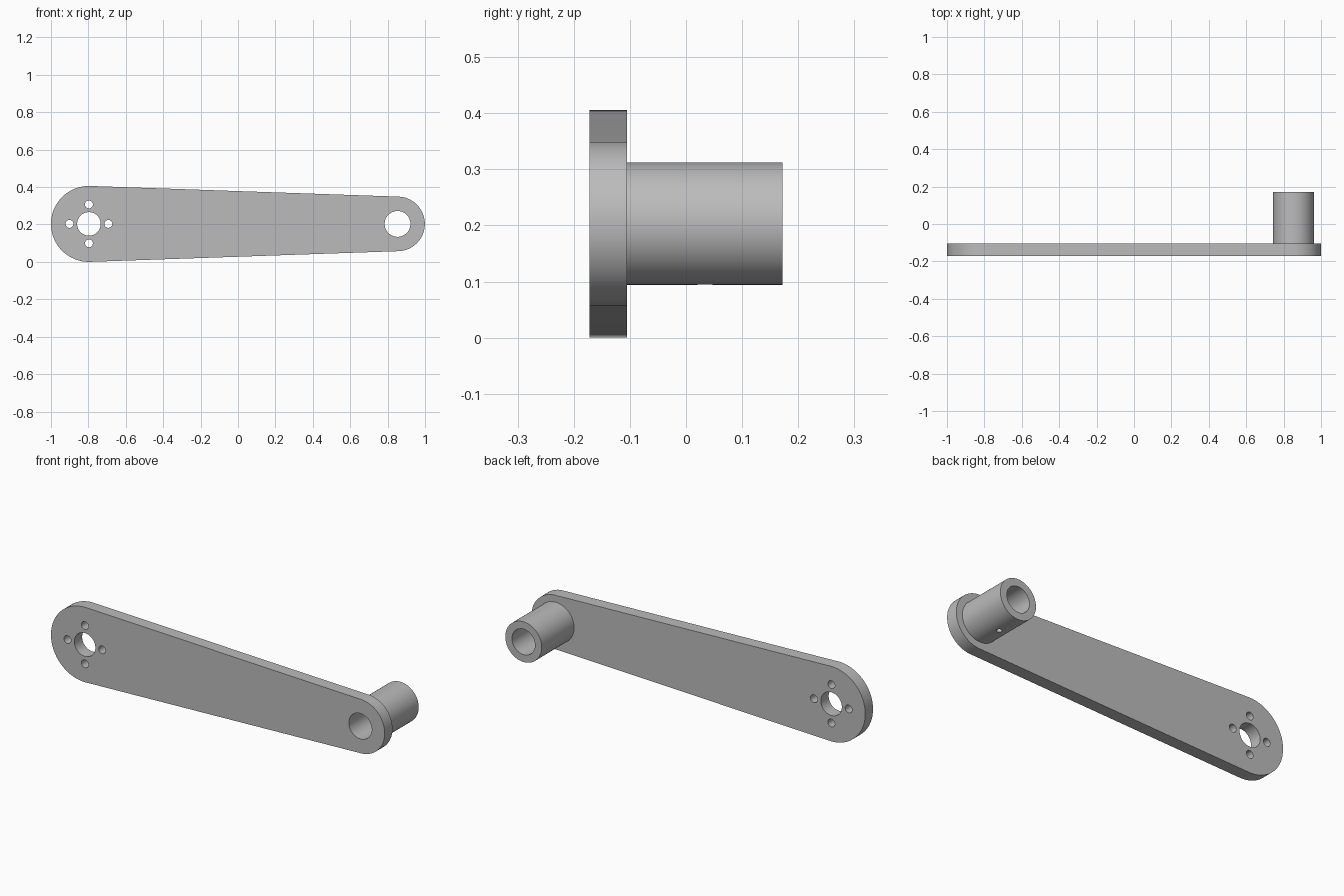
import bpy, bmesh
from math import pi, cos, sin
from mathutils import Matrix

cube = bpy.data.objects.get("Cube")
if cube:
    bpy.data.objects.remove(cube)

grey = bpy.data.materials.new("machined grey")
grey.use_nodes = True
colour = (0.5, 0.5, 0.5, 1)
grey.diffuse_color = colour
grey.node_tree.nodes["Principled BSDF"].inputs["Base Color"].default_value = colour

FRONT, FACE, BACK = -0.172, -0.105, 0.172   # plate front, plate back, sleeve end
HUB_X, PIN_X, MID = -0.797, 0.853, 0.203    # hole centres
HUB_R, PIN_R, SLEEVE_R, BORE_R = 0.203, 0.146, 0.109, 0.069


def add_object(name, bm):
    bmesh.ops.recalc_face_normals(bm, faces=bm.faces)
    mesh = bpy.data.meshes.new(name)
    bm.to_mesh(mesh)
    bm.free()
    mesh.materials.append(grey)
    obj = bpy.data.objects.new(name, mesh)
    bpy.context.collection.objects.link(obj)
    return obj


def cylinder(name, x, z, radius, y0, y1, sides=64):
    """Cylinder lying along y."""
    bm = bmesh.new()
    place = Matrix.Translation((x, (y0 + y1) / 2, z)) @ Matrix.Rotation(pi / 2, 4, "X")
    bmesh.ops.create_cone(bm, cap_ends=True, segments=sides, radius1=radius,
                          radius2=radius, depth=y1 - y0, matrix=place)
    return add_object(name, bm)


def combine(target, tool, operation):
    """Apply a boolean, then discard the tool."""
    mod = target.modifiers.new(operation, "BOOLEAN")
    mod.operation, mod.object, mod.solver = operation, tool, "EXACT"
    bpy.ops.object.select_all(action="DESELECT")
    bpy.context.view_layer.objects.active = target
    target.select_set(True)
    bpy.ops.object.modifier_apply(modifier=mod.name)
    bpy.data.objects.remove(tool)


# Tapered plate: two half circles joined by straight edges
bm = bmesh.new()
steps = 40
outline = []
for x, radius, start in ((PIN_X, PIN_R, -pi / 2), (HUB_X, HUB_R, pi / 2)):
    for i in range(steps + 1):
        a = start + pi * i / steps
        outline.append(bm.verts.new((x + radius * cos(a), FRONT, MID + radius * sin(a))))
face = bm.faces.new(outline)
extruded = bmesh.ops.extrude_face_region(bm, geom=[face])["geom"]
bmesh.ops.translate(bm, vec=(0, FACE - FRONT, 0),
                    verts=[v for v in extruded if isinstance(v, bmesh.types.BMVert)])
arm = add_object("lever_arm_with_sleeve", bm)

# Sleeve on the back of the small end, with a bore right through
combine(arm, cylinder("sleeve", PIN_X, MID, SLEEVE_R, -0.14, BACK), "UNION")
combine(arm, cylinder("bore", PIN_X, MID, BORE_R, -0.3, 0.3), "DIFFERENCE")

# Shaft hole and four bolt holes in the large end
combine(arm, cylinder("shaft_hole", HUB_X, MID, 0.063, -0.3, 0), "DIFFERENCE")
for i in range(4):
    a = i * pi / 2
    hole = cylinder("bolt_hole", HUB_X + 0.104 * cos(a), MID + 0.104 * sin(a),
                    0.021, -0.3, 0, 32)
    combine(arm, hole, "DIFFERENCE")

# Small set-screw hole in the underside of the sleeve
bm = bmesh.new()
bmesh.ops.create_cone(bm, cap_ends=True, segments=24, radius1=0.014, radius2=0.014,
                      depth=0.16, matrix=Matrix.Translation((PIN_X, 0.034, MID - 0.1)))
combine(arm, add_object("screw_hole", bm), "DIFFERENCE")

bpy.ops.object.shade_smooth_by_angle(angle=pi / 6)
